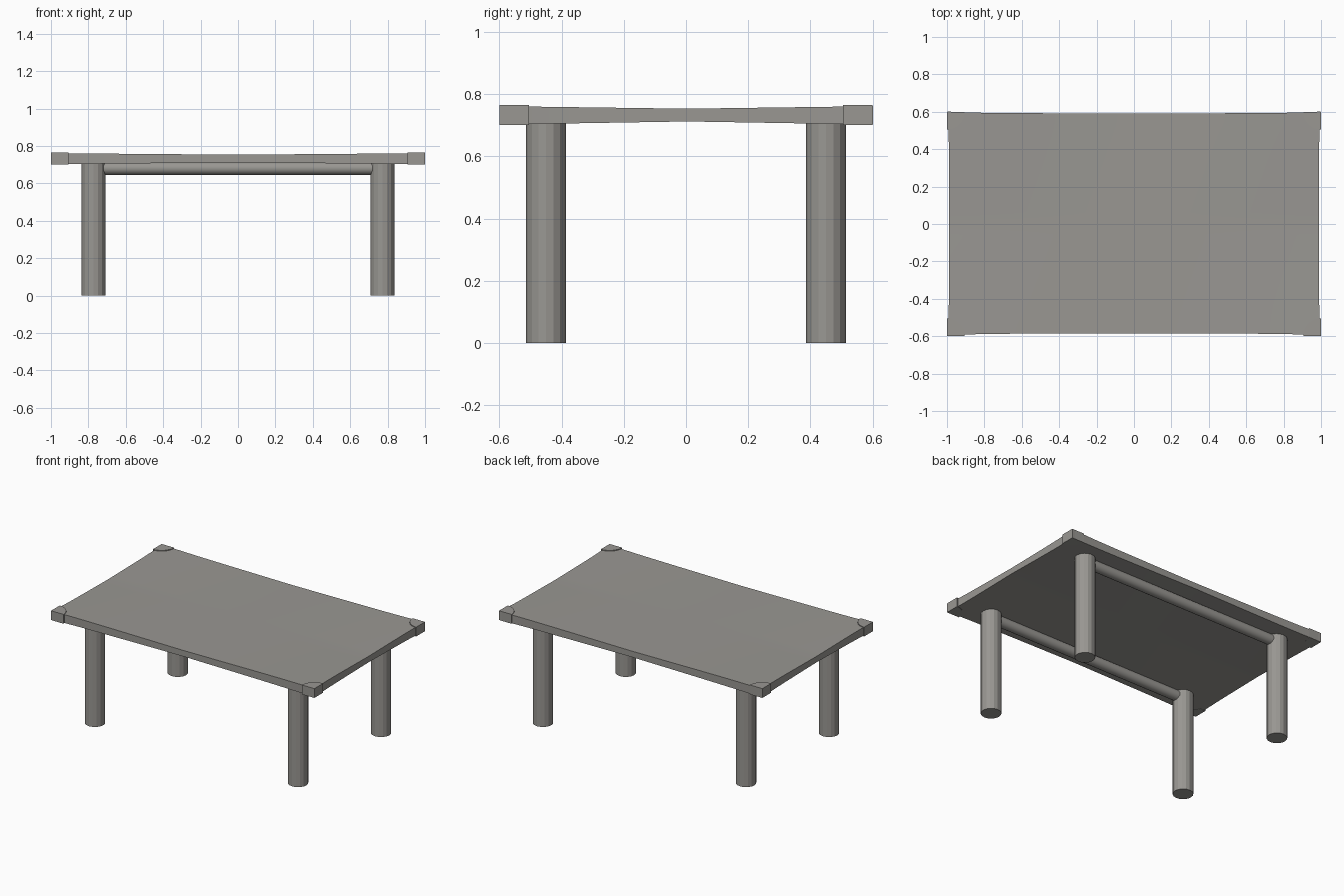
import bpy, bmesh, math
from mathutils import Matrix

if "Cube" in bpy.data.objects:
    bpy.data.objects.remove(bpy.data.objects["Cube"])

# One flat warm grey
grey = bpy.data.materials.new("warm grey")
grey.diffuse_color = (0.32, 0.31, 0.29, 1)
grey.use_nodes = True
grey.node_tree.nodes["Principled BSDF"].inputs["Base Color"].default_value = grey.diffuse_color


def finish(name, bm):
    bmesh.ops.recalc_face_normals(bm, faces=bm.faces)
    me = bpy.data.meshes.new(name)
    bm.to_mesh(me)
    bm.free()
    me.materials.append(grey)
    ob = bpy.data.objects.new(name, me)
    bpy.context.collection.objects.link(ob)
    return ob


def smooth(ob, angle):
    bpy.ops.object.select_all(action='DESELECT')
    ob.select_set(True)
    bpy.context.view_layer.objects.active = ob
    bpy.ops.object.shade_smooth_by_angle(angle=math.radians(angle))


def cylinder(name, radius, length, matrix, sides):
    bm = bmesh.new()
    bmesh.ops.create_cone(bm, cap_ends=True, segments=sides, radius1=radius,
                          radius2=radius, depth=length, matrix=matrix)
    return finish(name, bm)


# Table top: thin slab, thinner and slightly waisted towards the middle
bm = bmesh.new()
bmesh.ops.create_grid(bm, x_segments=30, y_segments=20, size=1)
for v in bm.verts:
    x, y = v.co.x, v.co.y
    v.co.x = x * (0.989 + 0.009 * abs(y) ** 6)
    v.co.y = y * (0.589 + 0.009 * abs(x) ** 6) + 0.003
    v.co.z = 0.712 - 0.010 * abs(x * y)
low = list(bm.verts)
ext = bmesh.ops.extrude_face_region(bm, geom=bm.faces[:], use_keep_orig=True)
for v in ext["geom"]:
    if isinstance(v, bmesh.types.BMVert):
        v.co.z = 0.753 + (0.712 - v.co.z) * 0.8
smooth(finish("table_top", bm), 30)

# Raised scalloped corner pieces
for sx in (-1, 1):
    for sy in (-1, 1):
        bm = bmesh.new()
        rim = [(1, 0.6)] + [(1 - 0.095 * math.cos(a), 0.6 - 0.095 * math.sin(a))
                            for a in (math.pi / 2 * i / 8 for i in range(9))]
        face = bm.faces.new([bm.verts.new((sx * x, sy * y, 0.701)) for x, y in rim])
        ext = bmesh.ops.extrude_face_region(bm, geom=[face], use_keep_orig=True)
        for v in ext["geom"]:
            if isinstance(v, bmesh.types.BMVert):
                v.co.z = 0.765
        finish("corner_piece", bm)

# Round legs
for x in (-0.772, 0.772):
    for y in (-0.45, 0.45):
        cylinder("leg", 0.064, 0.715, Matrix.Translation((x, y, 0.3575)), 16)

# Long rails between the legs
for y in (-0.45, 0.45):
    m = Matrix.Translation((0, y, 0.68)) @ Matrix.Rotation(math.pi / 2, 4, 'Y')
    smooth(cylinder("rail", 0.035, 1.5, m, 16), 40)
